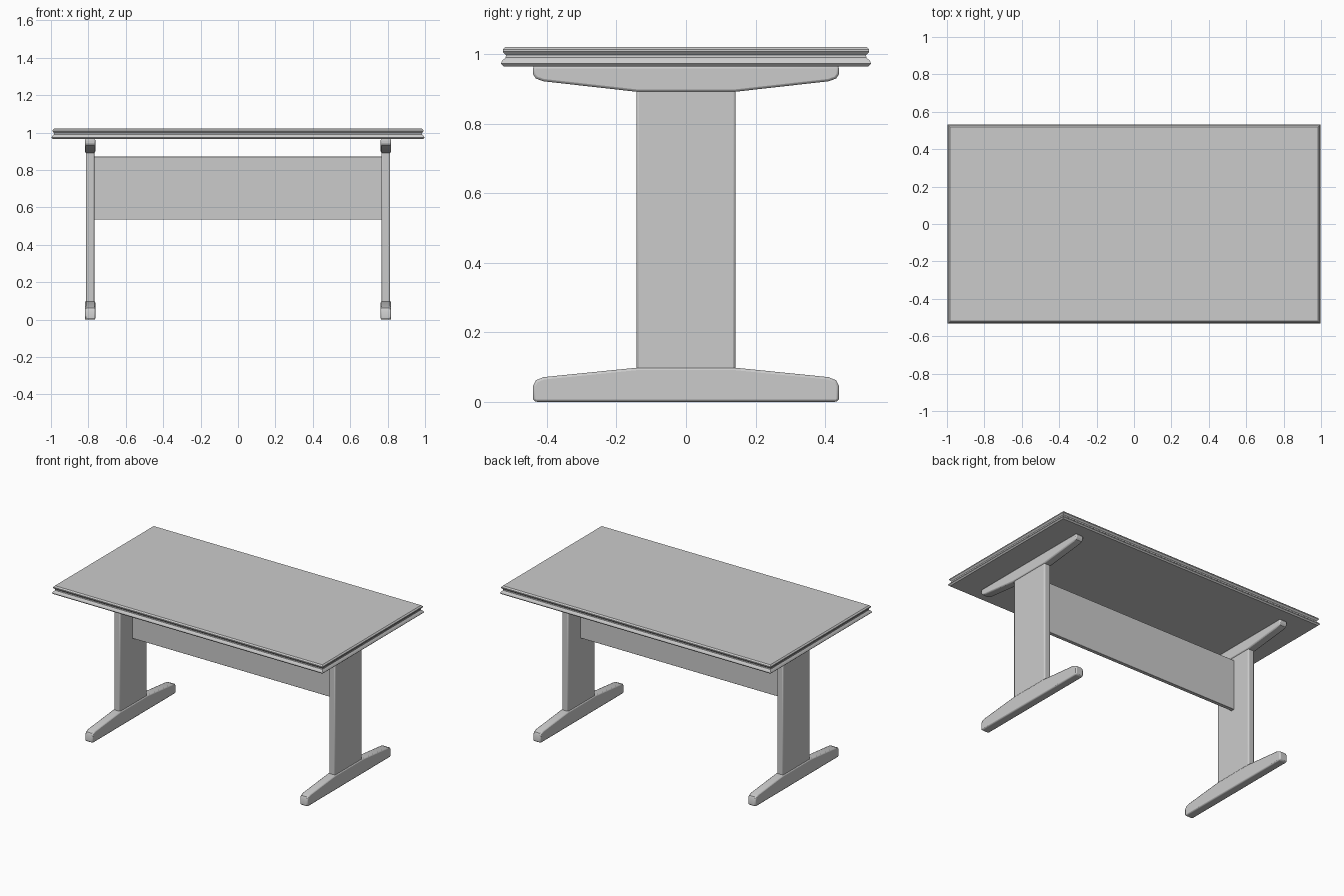
import bpy, bmesh

if "Cube" in bpy.data.objects:
    bpy.data.objects.remove(bpy.data.objects["Cube"])

def finish(bm, name, bevel=0.0, segments=2):
    bmesh.ops.recalc_face_normals(bm, faces=bm.faces)
    me = bpy.data.meshes.new(name)
    bm.to_mesh(me)
    bm.free()
    ob = bpy.data.objects.new(name, me)
    bpy.context.collection.objects.link(ob)
    if bevel:
        mod = ob.modifiers.new("soft_edges", "BEVEL")
        mod.width, mod.segments = bevel, segments
        mod.limit_method = 'ANGLE'
        mod.angle_limit = 0.8
    bpy.ops.object.select_all(action='DESELECT')
    bpy.context.view_layer.objects.active = ob
    ob.select_set(True)
    bpy.ops.object.shade_smooth_by_angle()
    return ob

def box(name, x0, x1, y0, y1, z0, z1, bevel):
    bm = bmesh.new()
    bmesh.ops.create_cube(bm, size=1)
    for v in bm.verts:
        v.co = (x1 if v.co.x > 0 else x0, y1 if v.co.y > 0 else y0,
                z1 if v.co.z > 0 else z0)
    return finish(bm, name, bevel)

def rail(name, half, x0, x1, bevel):
    """Extrude a (y, z) half profile, mirrored in y, from x0 to x1."""
    outline = half + [(-y, z) for y, z in reversed(half)]
    bm = bmesh.new()
    face = bm.faces.new([bm.verts.new((x0, y, z)) for y, z in outline])
    new = bmesh.ops.extrude_face_region(bm, geom=[face])["geom"]
    bmesh.ops.translate(bm, vec=(x1 - x0, 0, 0),
                        verts=[g for g in new if isinstance(g, bmesh.types.BMVert)])
    return finish(bm, name, bevel)

# Table top: stacked rectangles follow the grooved edge (inset, height)
edge = [(0.008, 0.965), (0.0, 0.973), (0.003, 0.981), (0.013, 0.990),
        (0.014, 0.997), (0.005, 1.007), (0.005, 1.013), (0.013, 1.021)]
bm = bmesh.new()
rings = [[bm.verts.new((sx * (0.997 - d), sy * (0.532 - d), z))
          for sx, sy in ((-1, -1), (1, -1), (1, 1), (-1, 1))] for d, z in edge]
for a, b in zip(rings, rings[1:]):
    for i in range(4):
        j = (i + 1) % 4
        bm.faces.new((a[i], a[j], b[j], b[i]))
bm.faces.new(rings[0])
bm.faces.new(rings[-1])
finish(bm, "table_top")

# Leg assemblies: tapered foot, flat post and tapered top support
foot = [(0.435, 0.002), (0.44, 0.01), (0.44, 0.048), (0.432, 0.064),
        (0.41, 0.073), (0.143, 0.1)]
support = [(0.44, 0.966), (0.44, 0.942), (0.432, 0.93),
           (0.41, 0.922), (0.143, 0.892)]
for side, s in (("left", -1), ("right", 1)):
    c = s * 0.791
    rail(side + "_foot", [(y, max(z - 0.002, 0)) for y, z in foot],
         c - 0.028, c + 0.028, 0.007)
    rail(side + "_top_support", support, c - 0.028, c + 0.028, 0.007)
    box(side + "_post", c - 0.023, c + 0.023, -0.143, 0.143, 0.09, 0.9, 0.008)

# Modesty panel between the posts
box("modesty_panel", -0.775, 0.775, -0.014, 0.01, 0.535, 0.872, 0.002)
